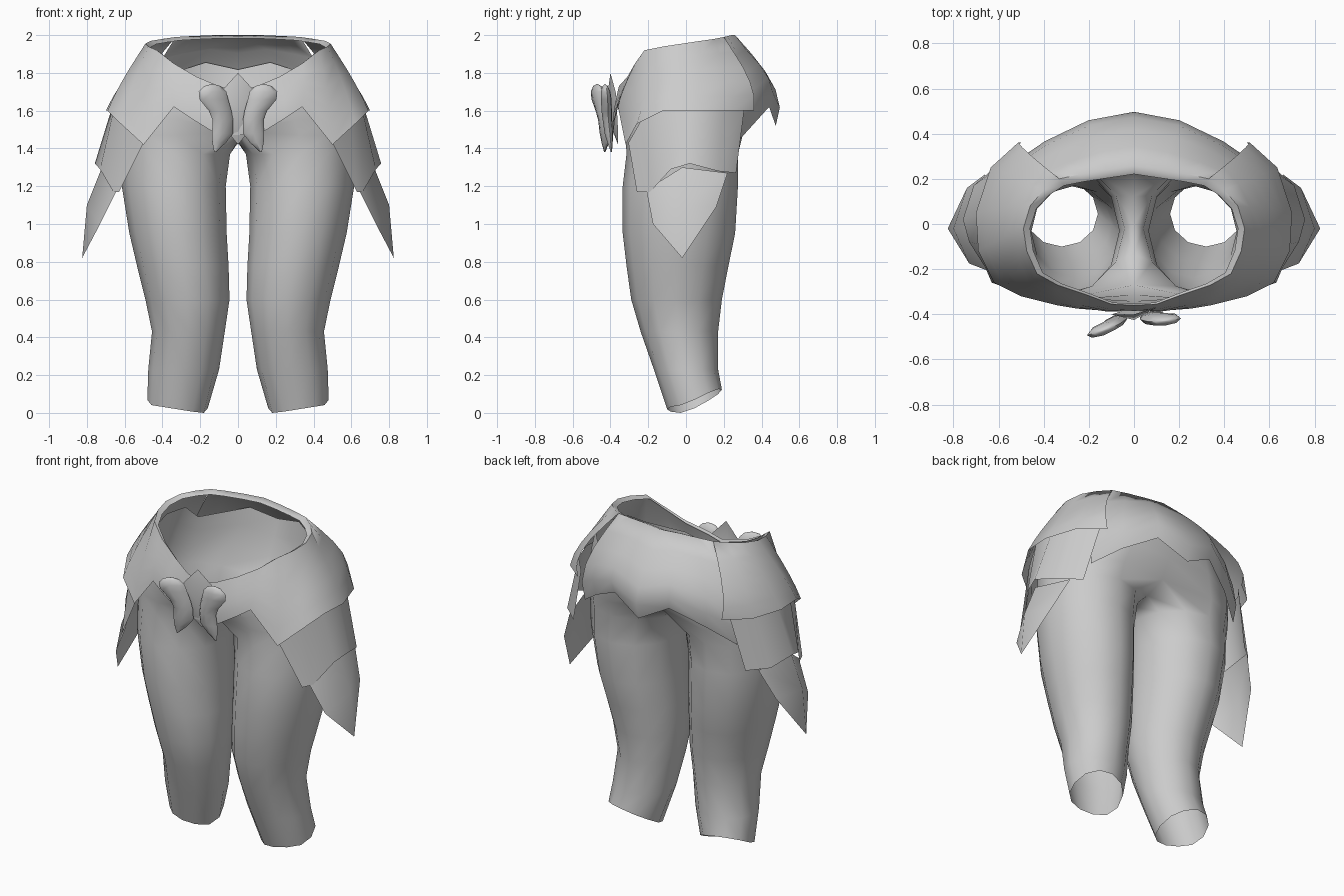
import bpy
import bmesh
import math
from mathutils import Vector

if "Cube" in bpy.data.objects:
    bpy.data.objects.remove(bpy.data.objects["Cube"])

grey = bpy.data.materials.new("grey_cloth")
grey.diffuse_color = (0.6, 0.6, 0.6, 1)
grey.use_nodes = True
grey.node_tree.nodes["Principled BSDF"].inputs["Base Color"].default_value = grey.diffuse_color


def finish(name, bm, mirror=True, angle=45):
    """Turn a bmesh into a smooth object, mirrored across x = 0."""
    bmesh.ops.remove_doubles(bm, verts=bm.verts[:], dist=0.0005)
    mesh = bpy.data.meshes.new(name)
    bm.to_mesh(mesh)
    bm.free()
    mesh.materials.append(grey)
    ob = bpy.data.objects.new(name, mesh)
    bpy.context.collection.objects.link(ob)
    bpy.ops.object.select_all(action='DESELECT')
    ob.select_set(True)
    bpy.context.view_layer.objects.active = ob
    bpy.ops.object.shade_smooth_by_angle(angle=math.radians(angle))
    if mirror:
        mod = ob.modifiers.new("mirror", 'MIRROR')
        mod.merge_threshold = 0.002
    return ob


def skin(bm, rows, closed):
    """Join rows of points (bottom to top, counterclockwise) with quads."""
    vs = [[bm.verts.new(p) for p in r] for r in rows]
    n = len(rows[0])
    for a, b in zip(vs, vs[1:]):
        for k in range(n if closed else n - 1):
            m = (k + 1) % n
            bm.faces.new((a[k], a[m], b[m], b[k]))
    return vs


def ring(z, x0, x1, y0, y1, n=12):
    cx, cy, rx, ry = (x0 + x1) / 2, (y0 + y1) / 2, (x1 - x0) / 2, (y1 - y0) / 2
    return [Vector((cx + rx * math.cos(k * math.tau / n),
                    cy + ry * math.sin(k * math.tau / n), z)) for k in range(n)]


def bulged(a, b, t, amount):
    p = a.lerp(b, t)
    out = Vector((p.x, p.y, 0)).normalized() * amount * math.sin(math.pi * t ** .8)
    return p + out


# Waist rim, front centre to back centre
rim = [(0, -.36, 1.70), (.1, -.355, 1.73), (.22, -.31, 1.78), (.34, -.27, 1.85),
       (.43, -.22, 1.92), (.475, -.12, 1.94), (.49, -.02, 1.955), (.46, .08, 1.97),
       (.40, .15, 1.98), (.33, .2, 1.99), (.24, .22, 1.995), (.12, .24, 2), (0, .26, 2)]
rim = [Vector(p) for p in rim]
# Ragged hems of the front and side panel, and of the back panel tucked under it
hem = [(0, -.38, 1.47), (.12, -.385, 1.48), (.25, -.375, 1.56), (.34, -.36, 1.62),
       (.50, -.32, 1.42), (.62, -.26, 1.53), (.69, -.12, 1.6), (.70, .05, 1.6),
       (.635, .25, 1.6), (.50, .36, 1.6)]
back_hem = [(.53, .25, 1.41), (.38, .35, 1.52), (.19, .44, 1.62), (0, .475, 1.52)]
hem = [Vector(p) for p in hem]
back_hem = [Vector(p) for p in back_hem]
puff = [.012] * 8 + [.035, .075]
back_puff = [.075, .08, .085, .085]
# Narrow lip turned in at the waist
lip = [Vector((p.x * .94, p.y * (.85 if p.y > 0 else .98), p.z - .018)) for p in rim]

# Hip wrap
bm = bmesh.new()
for low, start, puffs in ((hem, 0, puff), (back_hem, 9, back_puff)):
    part = rim[start:start + len(low)]
    rows = [[bulged(a, b, t, f) for a, b, f in zip(low, part, puffs)]
            for t in (0, .2, .4, .6, .8, 1)]
    rows.append(lip[start:start + len(low)])
    skin(bm, rows, False)
finish("hip_wrap", bm, angle=75)

# Trouser leg: z, inner x, outer x, front y, back y
sections = [(.07, .16, .48, -.10, .19), (.23, .10, .475, -.17, .17),
            (.43, .07, .455, -.24, .17), (.60, .045, .49, -.29, .19),
            (.78, .05, .535, -.315, .225), (.95, .06, .575, -.335, .26),
            (1.2, .065, .615, -.335, .275), (1.37, .042, .62, -.315, .275)]
legs = [ring(*s) for s in sections]
for p in legs[0]:  # slanted ankle hem
    p.z = .55 * max(0, p.y) + .16 * max(0, p.x - .2)

# Crotch ring: the inner points meet on the middle line
crotch = ring(1.47, .03, .62, -.32, .30)
for k, (y, z) in zip(range(4, 9), [(.25, 1.5), (.12, 1.45), (0, 1.43), (-.13, 1.44), (-.27, 1.49)]):
    crotch[k] = Vector((0, y, z))
legs.append(crotch)
bm = bmesh.new()
skin(bm, legs, True)

# Seat: outer half of the crotch ring rises to just inside the wrap
inside = [bulged(a, b, .62, f) for a, b, f in
          zip(hem[:9] + back_hem, rim, puff[:9] + back_puff)]
arc = [crotch[k % 12] for k in range(8, 17)]
top = [Vector((p.x * .965, p.y * .955, p.z)) for p in
       (inside[i] for i in (0, 2, 4, 5, 7, 8, 9, 11, 12))]
seat = [[bulged(a, b, t, .012) for a, b in zip(arc, top)] for t in (0, .35, .7, 1)]
skin(bm, seat, False)
finish("trousers", bm, angle=70)

# Upper side flap, hanging from under the wrap
flap_top = [(.5, -.305, 1.43), (.595, -.225, 1.57), (.65, -.1, 1.64), (.66, .05, 1.64),
            (.61, .2, 1.64), (.515, .31, 1.62)]
flap_low = [(.63, -.26, 1.17), (.66, -.19, 1.17), (.73, -.08, 1.29), (.758, .02, 1.32),
            (.71, .17, 1.28), (.60, .265, 1.27)]
bm = bmesh.new()
skin(bm, [flap_low, flap_top], False)
finish("upper_side_flap", bm)

# Lower side flap, narrowing to a point
mid = [(.73, -.175, 1.0), (.80, -.02, 1.1), (.74, .16, 1.09)]
top = [(.64, -.21, 1.18), (.72, -.02, 1.3), (.66, .22, 1.27)]
bm = bmesh.new()
vs = skin(bm, [mid, top], False)[0]
point = bm.verts.new((.825, -.02, .82))
for a, b in zip(vs, vs[1:]):
    bm.faces.new((point, b, a))
finish("lower_side_flap", bm, angle=80)

# Clasp plate: shallow kite at the front, turned slightly
bm = bmesh.new()
kite = [(0, -.40, 1.80), (-.1, -.40, 1.69), (-.065, -.39, 1.5), (0, -.36, 1.42),
        (.065, -.36, 1.5), (.1, -.37, 1.69)]
kv = [bm.verts.new(p) for p in kite]
peak = bm.verts.new((0, -.425, 1.62))
for i in range(6):
    bm.faces.new((kv[i], kv[(i + 1) % 6], peak))
finish("clasp_plate", bm, mirror=False, angle=60)

# Clasp lobes: z, centre x, half width, depth scale
lobe = [(1.38, .122, .004, .1), (1.43, .10, .036, .5), (1.48, .082, .056, .8),
        (1.55, .08, .054, .9), (1.60, .095, .06, 1), (1.66, .128, .076, 1),
        (1.70, .135, .073, .9), (1.73, .135, .045, .5), (1.74, .135, .01, .1)]
for name, side, cy, depth, tilt in (("right_clasp_lobe", 1, -.42, .028, .1),
                                    ("left_clasp_lobe", -1, -.45, .03, .35)):
    bm = bmesh.new()
    rows = []
    for z, cx, w, d in lobe:
        r = ring(z, side * cx - w, side * cx + w, cy - depth * d, cy + depth * d, 8)
        for p in r:
            p.y += tilt * (p.x - side * .11) - .1 * (z - 1.62)
        rows.append(r)
    vs = skin(bm, rows, True)
    bm.faces.new(vs[-1])
    bm.faces.new(vs[0][::-1])
    finish(name, bm, mirror=False, angle=60)
